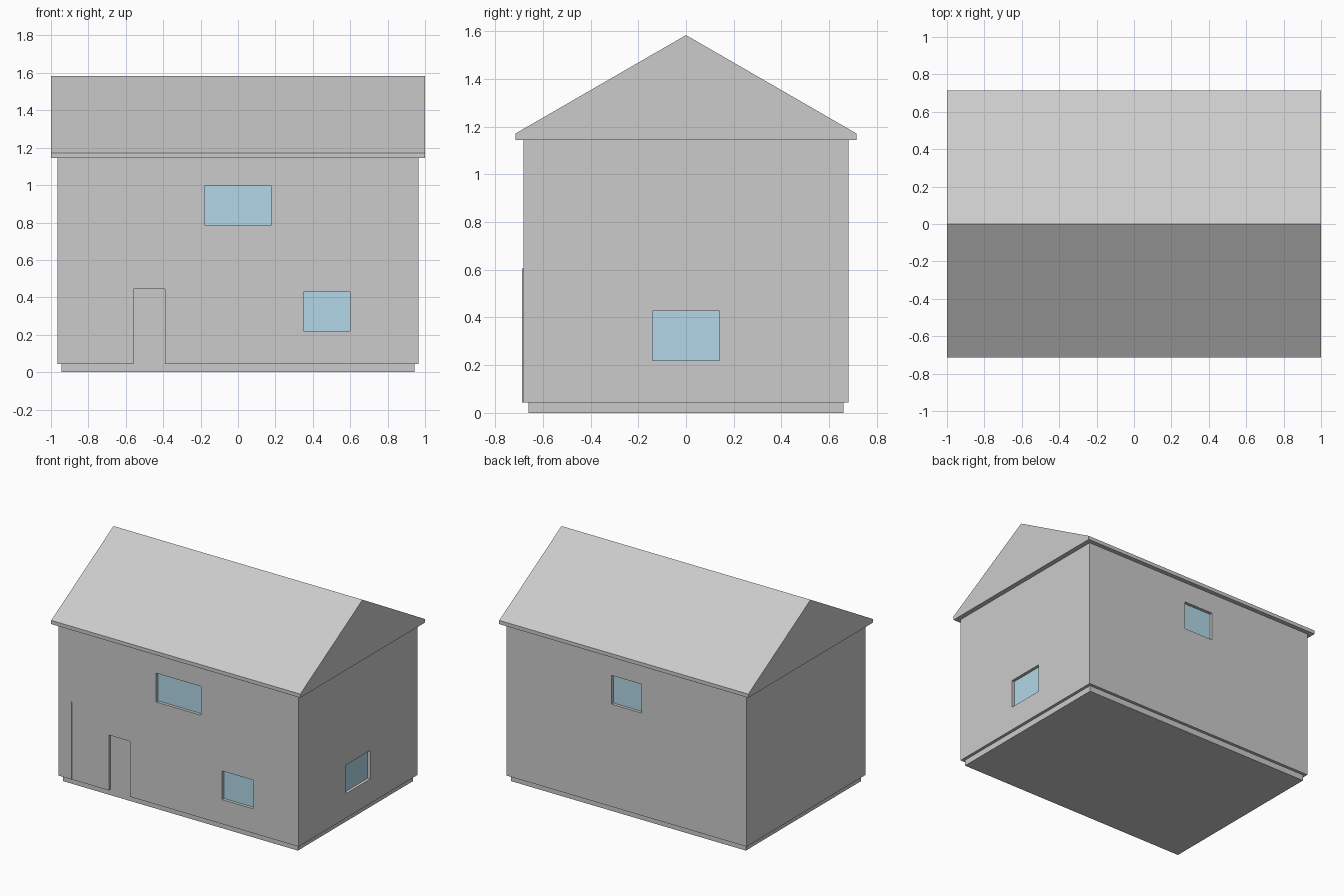
import bpy
import bmesh
from mathutils import Vector

cube = bpy.data.objects.get("Cube")
if cube:
    bpy.data.objects.remove(cube, do_unlink=True)


def material(name, colour):
    m = bpy.data.materials.new(name)
    m.use_nodes = True
    m.diffuse_color = (*colour, 1)
    m.node_tree.nodes["Principled BSDF"].inputs["Base Color"].default_value = (*colour, 1)
    return m


GREY = material("light grey", (0.6, 0.6, 0.6))
GLASS = material("pale blue glass", (0.5, 0.77, 0.9))


def finish(name, bm, mat):
    bmesh.ops.recalc_face_normals(bm, faces=bm.faces)
    mesh = bpy.data.meshes.new(name)
    bm.to_mesh(mesh)
    bm.free()
    mesh.materials.append(mat)
    ob = bpy.data.objects.new(name, mesh)
    bpy.context.collection.objects.link(ob)
    return ob


def box(name, lo, hi, mat=GREY):
    lo, hi = Vector(lo), Vector(hi)
    bm = bmesh.new()
    bmesh.ops.create_cube(bm, size=1)
    for v in bm.verts:
        v.co = (lo + hi) / 2 + v.co * (hi - lo)
    return finish(name, bm, mat)


# Overall sizes: wall half-width, half-depth, recess depth, wall bottom and eave
W, D, REVEAL, BASE, EAVE = 0.965, 0.682, 0.022, 0.043, 1.145
PANE = 0.004

box("plinth", (-W + REVEAL, -D + REVEAL, 0), (W - REVEAL, D - REVEAL, BASE))
walls = box("walls", (-W, -D, BASE), (W, D, EAVE))


def wall_box(name, side, span, heights, outer, inner, mat=GREY):
    """Box set in a wall, between two depths measured inward from its face."""
    (a, b), (z0, z1) = span, heights
    if side == "left":
        return box(name, (W - inner, a, z0), (W - outer, b, z1), mat)
    s = -1 if side == "front" else 1
    y0, y1 = sorted((s * (D - inner), s * (D - outer)))
    return box(name, (a, y0, z0), (b, y1, z1), mat)


def cut(side, span, heights, depth):
    cutter = wall_box("opening_cutter", side, span, heights, -0.05, depth)
    cutter.hide_render = True
    mod = walls.modifiers.new("opening", "BOOLEAN")
    mod.operation = "DIFFERENCE"
    mod.solver = "EXACT"
    mod.object = cutter
    bpy.context.view_layer.objects.active = walls
    bpy.ops.object.modifier_apply(modifier=mod.name)
    bpy.data.objects.remove(cutter, do_unlink=True)


# Windows: recessed openings with a glass pane at the back
UPPER, LOWER = (0.787, 0.996), (0.22, 0.428)
windows = [
    ("front_upper_window", "front", (-0.18, 0.18), UPPER),
    ("front_lower_window", "front", (0.35, 0.598), LOWER),
    ("left_window", "left", (-0.14, 0.14), LOWER),
    ("back_window", "back", (-0.12, 0.12), UPPER),
]
for name, side, span, heights in windows:
    cut(side, span, heights, REVEAL + PANE)
    wall_box(name, side, span, heights, REVEAL, REVEAL + PANE, GLASS)

# Doorway, open at the bottom and flush with the plinth
cut("front", (-0.56, -0.39), (0, 0.445), REVEAL)

# Thin pipe on the front wall
wall_box("wall_pipe", "front", (-0.862, -0.857), (BASE, 0.605), -0.005, 0)

# Gable roof with a shallow vertical eave edge
OVER, LIP, RIDGE = 0.714, 1.172, 1.584
profile = [(-OVER, EAVE), (OVER, EAVE), (OVER, LIP), (0, RIDGE), (-OVER, LIP)]
bm = bmesh.new()
face = bm.faces.new([bm.verts.new((-1, y, z)) for y, z in profile])
ext = bmesh.ops.extrude_face_region(bm, geom=[face])
bmesh.ops.translate(bm, vec=(2, 0, 0),
                    verts=[g for g in ext["geom"] if isinstance(g, bmesh.types.BMVert)])
finish("roof", bm, GREY)
